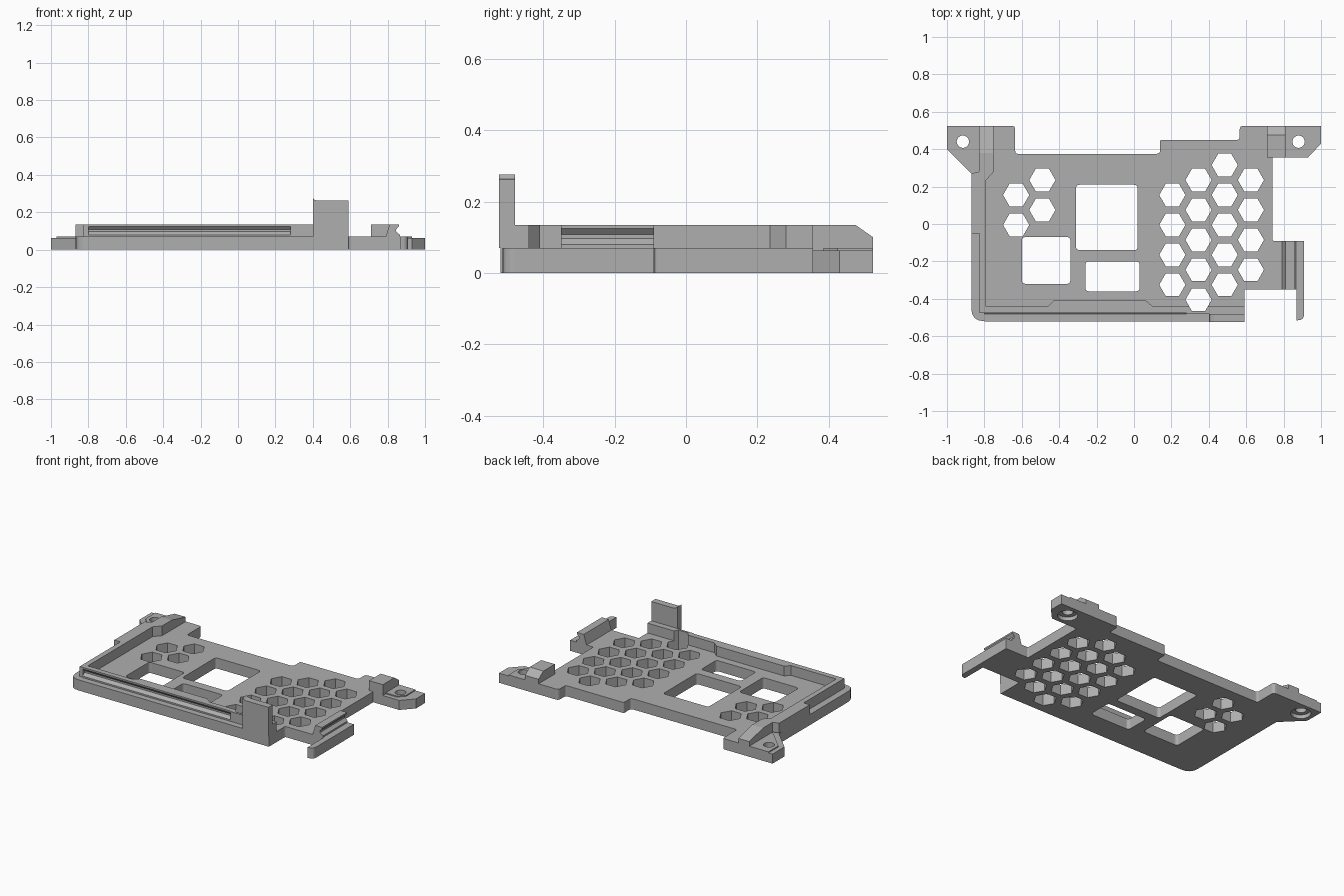
import bpy, bmesh
from mathutils import Vector

old = bpy.data.objects.get("Cube")
if old:
    bpy.data.objects.remove(old, do_unlink=True)

grey = bpy.data.materials.new("light_grey")
grey.use_nodes = True
grey.diffuse_color = (0.43, 0.43, 0.43, 1)
grey.node_tree.nodes["Principled BSDF"].inputs["Base Color"].default_value = grey.diffuse_color

T, H = 0.07, 0.135      # plate thickness and rail height
F, R = -0.475, -0.44    # outer and inner face of the front rail


def rounded(points, steps=4):
    """Round each (x, y, radius) corner of an outline."""
    out = []
    for i, (x, y, *r) in enumerate(points):
        p = Vector((x, y))
        if not r:
            out.append(p)
            continue
        a = Vector(points[i - 1][:2])
        b = Vector(points[(i + 1) % len(points)][:2])
        a = p + (a - p).normalized() * r[0]
        b = p + (b - p).normalized() * r[0]
        for k in range(steps + 1):
            t = k / steps
            out.append(a * (1 - t) ** 2 + p * 2 * t * (1 - t) + b * t * t)
    return out


def add_prism(bm, points, lo, hi, axis="z"):
    """Extrude an outline along an axis."""
    place = {"z": lambda u, v, w: (u, v, w),
             "y": lambda u, v, w: (u, w, v),
             "x": lambda u, v, w: (w, u, v)}[axis]
    base = bm.faces.new([bm.verts.new(place(u, v, lo)) for u, v in points])
    ext = bmesh.ops.extrude_face_region(bm, geom=[base])["geom"]
    move = Vector(place(0, 0, hi - lo))
    bmesh.ops.translate(bm, vec=move, verts=[g for g in ext if isinstance(g, bmesh.types.BMVert)])


def finish(name, bm):
    bmesh.ops.recalc_face_normals(bm, faces=bm.faces)
    mesh = bpy.data.meshes.new(name)
    bm.to_mesh(mesh)
    bm.free()
    mesh.materials.append(grey)
    obj = bpy.data.objects.new(name, mesh)
    bpy.context.collection.objects.link(obj)
    return obj


def prism(name, points, lo, hi, axis="z"):
    bm = bmesh.new()
    add_prism(bm, rounded(points), lo, hi, axis)
    return finish(name, bm)


def box(name, x0, x1, y0, y1, z0, z1):
    return prism(name, [(x0, y0), (x1, y0), (x1, y1), (x0, y1)], z0, z1)


# Base plate with mounting ears and the side arm
plate = prism("base_plate", [
    (-0.87, -0.52, 0.07), (0.59, -0.52), (0.59, -0.35, 0.01), (0.87, -0.35),
    (0.87, -0.515), (0.91, -0.515, 0.035), (0.91, -0.09), (0.74, -0.09, 0.01),
    (0.74, 0.355), (0.93, 0.355), (1, 0.43), (1, 0.525),
    (0.565, 0.525, 0.02), (0.565, 0.45, 0.015), (0.14, 0.45, 0.01),
    (0.14, 0.375, 0.02), (-0.635, 0.375, 0.015), (-0.635, 0.525, 0.02),
    (-1, 0.525), (-1, 0.4), (-0.87, 0.27)], 0, T)

# Openings: honeycomb vents, windows, countersunk holes, lowered ear rims
cut = bmesh.new()
STEP = 0.16
columns = [(-0.63, 0.155, 2), (-0.49, 0.235, 2), (0.205, 0.155, 4),
           (0.345, 0.235, 5), (0.485, 0.315, 5), (0.625, 0.235, 4)]
hexagon = [(0.07, 0), (0.035, 0.061), (-0.035, 0.061),
           (-0.07, 0), (-0.035, -0.061), (0.035, -0.061)]
for cx, top, count in columns:
    for row in range(count):
        add_prism(cut, [(cx + x, top - row * STEP + y) for x, y in hexagon], -0.1, 0.2)
for x0, x1, y0, y1 in [(-0.31, 0.02, -0.14, 0.21), (-0.6, -0.34, -0.32, -0.07),
                       (-0.26, 0.03, -0.36, -0.2)]:
    r = 0.02
    add_prism(cut, rounded([(x0, y0, r), (x1, y0, r), (x1, y1, r), (x0, y1, r)]), -0.1, 0.2)
add_prism(cut, [(-1.02, 0.55), (-0.97, 0.55), (-0.97, 0.42), (-0.82, 0.27),
                (-0.87, 0.25), (-1.02, 0.38)], 0.063, 0.2)
add_prism(cut, [(0.81, 0.34), (0.81, 0.385), (0.89, 0.385), (0.93, 0.425),
                (0.93, 0.55), (1.02, 0.55), (1.02, 0.34)], 0.063, 0.2)
cutter = finish("opening_cutter", cut)

holes = bmesh.new()
for hx in (-0.915, 0.88):
    for radius1, radius2, z0, z1 in [(0.033, 0.033, -0.1, 0.2), (0.06, 0.06, -0.1, 0.025)]:
        ring = bmesh.ops.create_cone(holes, cap_ends=True, segments=24, radius1=radius1,
                                     radius2=radius2, depth=z1 - z0)["verts"]
        bmesh.ops.translate(holes, verts=ring, vec=(hx, 0.44, (z0 + z1) / 2))
hole_cutter = finish("screw_hole_cutter", holes)


def carve(target, tool):
    mod = target.modifiers.new("openings", "BOOLEAN")
    mod.operation = "DIFFERENCE"
    mod.solver = "EXACT"
    mod.use_self = True
    mod.object = tool
    bpy.context.view_layer.objects.active = target
    bpy.ops.object.modifier_apply(modifier=mod.name)


# Front rail: snap-in lip on the long span, plain ends, inner thickening
def lip(outer, inner, inner_top, sign):
    """Hooked rail section; sign is the outward direction."""
    steps = [(0.005, T), (0.005, 0.08), (-0.015, 0.097), (-0.015, 0.108),
             (0, 0.125), (0, H)]
    return [(outer + sign * d, z) for d, z in steps] + [(inner_top, H), (inner, T)]


prism("front_rail_lip", lip(F, R, R, -1), -0.8, 0.28, "x")
rail_end = box("front_rail_end", 0.28, 0.59, F - 0.005, R, T, H)
prism("front_rail_thickening", [(-0.46, R), (0.1, R), (0.065, -0.41), (-0.43, -0.41)], T, H)

# Left wall with a stepped outer ledge
prism("side_wall", [(-0.87, -0.05), (-0.825, -0.05), (-0.825, F), (-0.8, F), (-0.8, R),
                    (-0.79, R), (-0.79, 0.235), (-0.75, 0.28), (-0.83, 0.28), (-0.87, 0.27)], T, H)

# Stop blocks beside the ears, sloped toward the back
for name, x0, x1, y0, slope in [("right_stop_block", -0.83, -0.75, 0.28, 0.38),
                                ("left_stop_block", 0.71, 0.81, 0.355, 0.475)]:
    prism(name, [(y0, T), (0.525, T), (0.525, 0.1), (slope, H), (y0, H)], x0, x1, "x")

# Hooked clip on the side arm
prism("arm_clip", lip(0.86, 0.79, 0.81, 1), -0.35, -0.09, "y")

# Tall front tab with a slightly raised corner
prism("front_tab", [(0.4, T), (0.59, T), (0.59, 0.262), (0.43, 0.262),
                    (0.41, 0.266), (0.4, 0.276)], -0.525, -0.48, "y")

carve(plate, cutter)
carve(plate, hole_cutter)
carve(rail_end, cutter)
carve(bpy.data.objects["front_rail_lip"], cutter)
for tool in (cutter, hole_cutter):
    bpy.data.objects.remove(tool, do_unlink=True)
